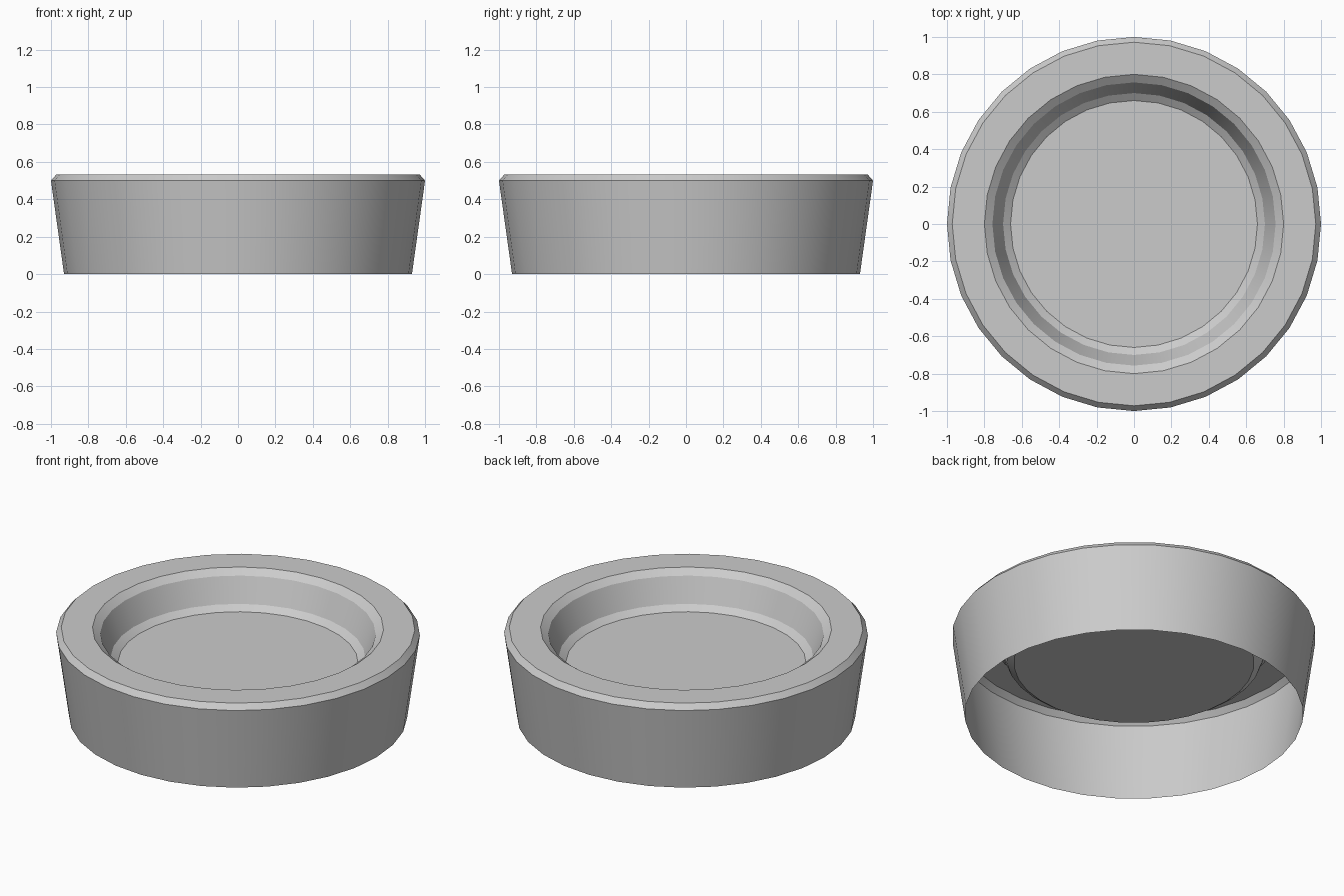
import bpy, bmesh
from math import cos, sin, pi, radians

if "Cube" in bpy.data.objects:
    bpy.data.objects.remove(bpy.data.objects["Cube"])

SIDES = 32
# (radius, height) from the open base, over the rim, down to the recessed floor
PROFILE = [(0.93, 0), (1.0, 0.50), (0.972, 0.532), (0.80, 0.532),
           (0.757, 0.50), (0.70, 0.355), (0.66, 0.326)]

# Round dish: open-bottomed shell of revolution
bm = bmesh.new()
rings = [[bm.verts.new((r * cos(2 * pi * i / SIDES), r * sin(2 * pi * i / SIDES), z))
          for i in range(SIDES)] for r, z in PROFILE]
for low, high in zip(rings, rings[1:]):
    for i in range(SIDES):
        j = (i + 1) % SIDES
        bm.faces.new((low[i], low[j], high[j], high[i]))

# Recessed floor
bm.faces.new(rings[-1])

mesh = bpy.data.meshes.new("round_dish")
bm.to_mesh(mesh)
bm.free()
dish = bpy.data.objects.new("round_dish", mesh)
bpy.context.collection.objects.link(dish)
bpy.context.view_layer.objects.active = dish
dish.select_set(True)
bpy.ops.object.shade_smooth_by_angle(angle=radians(30))
